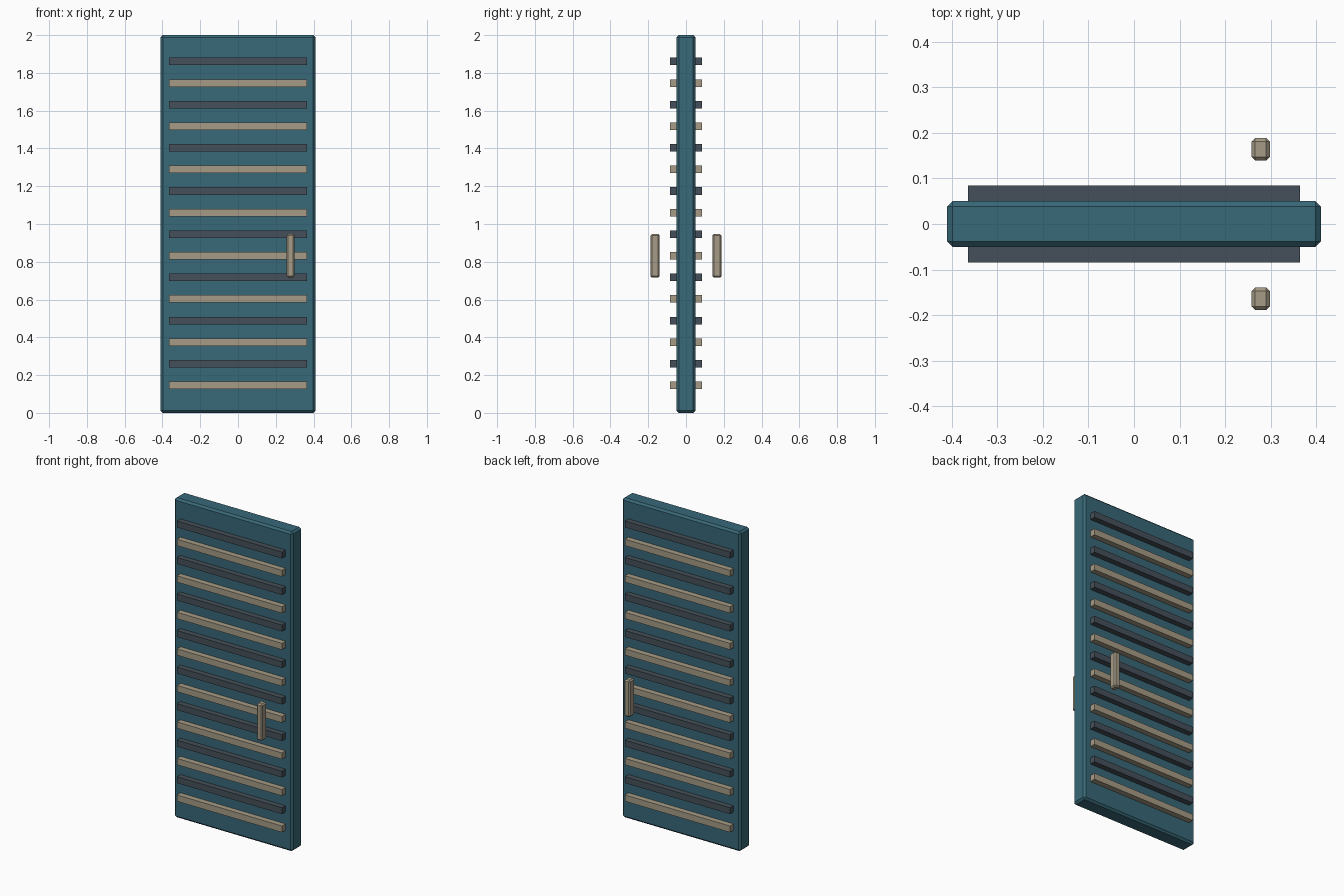
import bpy

if "Cube" in bpy.data.objects:
    bpy.data.objects.remove(bpy.data.objects["Cube"])


def material(name, rgb):
    m = bpy.data.materials.new(name)
    m.diffuse_color = (*rgb, 1)
    m.use_nodes = True
    m.node_tree.nodes["Principled BSDF"].inputs["Base Color"].default_value = m.diffuse_color
    return m


BLUE = material("blue_paint", (0.04, 0.14, 0.19))
TAN = material("tan_metal", (0.38, 0.33, 0.24))
DARK = material("dark_metal", (0.06, 0.08, 0.10))


def box(name, centre, size, mat, bevel=0):
    bpy.ops.mesh.primitive_cube_add(size=1, location=centre)
    ob = bpy.context.object
    ob.name = name
    ob.scale = size
    bpy.ops.object.transform_apply(location=False, rotation=False, scale=True)
    ob.data.materials.append(mat)
    if bevel:
        mod = ob.modifiers.new("chamfer", 'BEVEL')
        mod.width = bevel
        mod.segments = 1
    return ob


# Door slab with chamfered edges
box("door_panel", (0, 0, 1), (0.82, 0.10, 2), BLUE, 0.012)

# Both faces carry the same slats and pull handle
for side, label in ((-1, "front"), (1, "back")):
    # Alternating tan and dark slats, slightly sunk into the slab
    for i in range(16):
        box(f"{label}_slat_{i + 1}", (0, side * 0.065, 0.146 + i * 0.1143),
            (0.728, 0.04, 0.04), DARK if i % 2 else TAN)
    # Vertical pull handle
    box(f"{label}_handle", (0.278, side * 0.164, 0.831),
        (0.04, 0.05, 0.23), TAN, 0.008)
